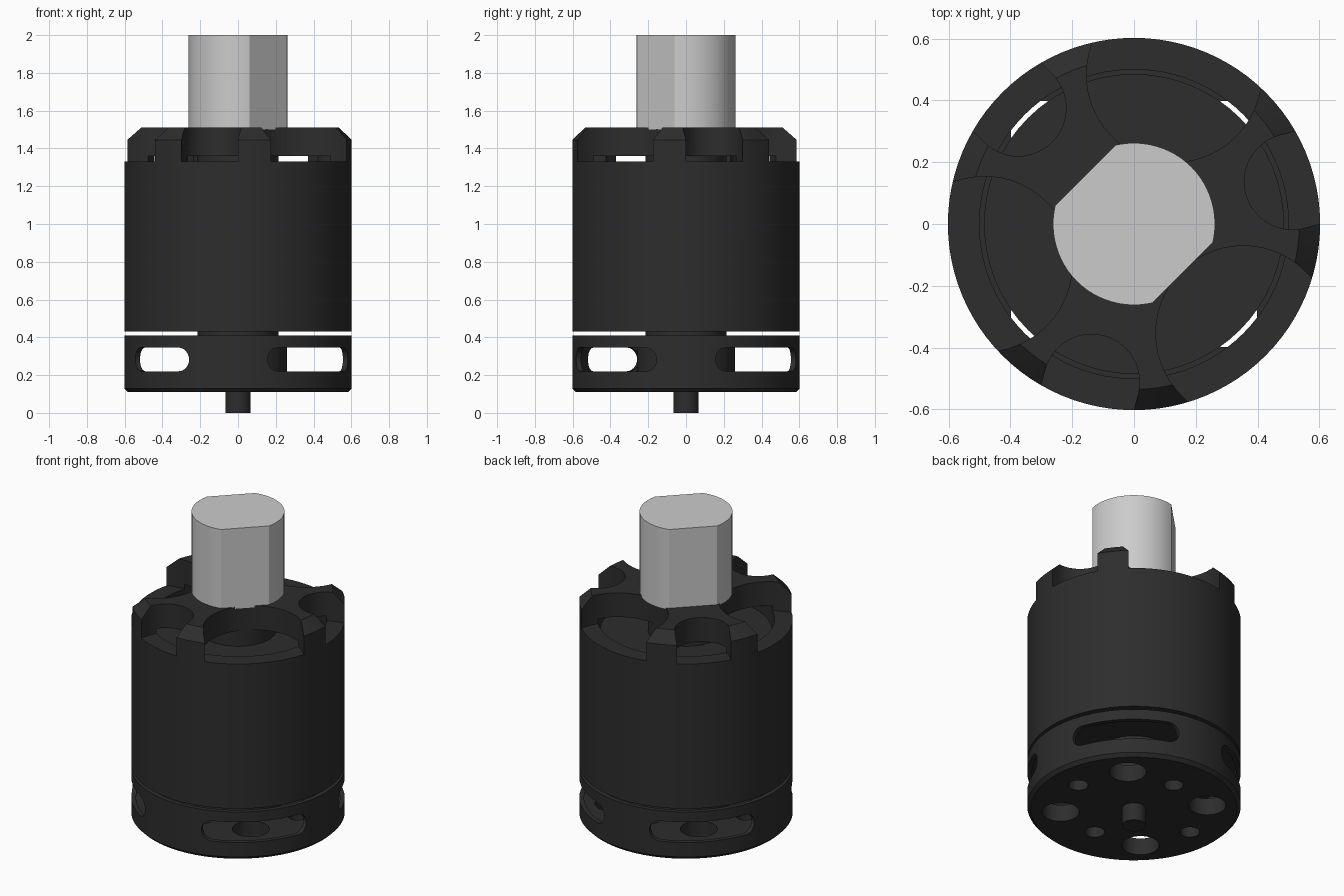
import bpy, bmesh
from math import sin, cos, pi, radians, sqrt, acos, degrees
from mathutils import Matrix

if "Cube" in bpy.data.objects:
    bpy.data.objects.remove(bpy.data.objects["Cube"])

black = bpy.data.materials.new("black_metal")
black.diffuse_color = (0.026, 0.026, 0.026, 1)
black.use_nodes = True
black.node_tree.nodes["Principled BSDF"].inputs["Base Color"].default_value = black.diffuse_color


def make(name, bm, mat=None):
    bmesh.ops.remove_doubles(bm, verts=bm.verts, dist=1e-5)
    bmesh.ops.recalc_face_normals(bm, faces=bm.faces)
    me = bpy.data.meshes.new(name)
    bm.to_mesh(me)
    bm.free()
    ob = bpy.data.objects.new(name, me)
    bpy.context.collection.objects.link(ob)
    if mat:
        me.materials.append(mat)
    return ob


def smooth(ob):
    ob.data.shade_smooth()
    ob.data.set_sharp_from_angle(angle=radians(28))


def revolve(name, profile, n=96, mat=black):
    bm = bmesh.new()
    vs = [bm.verts.new((r, 0, z)) for r, z in profile]
    es = [bm.edges.new((vs[i], vs[(i + 1) % len(vs)])) for i in range(len(vs))
          if profile[i][0] + profile[(i + 1) % len(vs)][0] > 0]
    bmesh.ops.spin(bm, geom=vs + es, cent=(0, 0, 0), axis=(0, 0, 1),
                   angle=2 * pi, steps=n, use_merge=True)
    return make(name, bm, mat)


def prism(name, pts, z0, z1, turn=0, mat=None):
    bm = bmesh.new()
    face = bm.faces.new([bm.verts.new((x, y, z0)) for x, y in pts])
    ext = bmesh.ops.extrude_face_region(bm, geom=[face], use_keep_orig=True)
    for g in ext["geom"]:
        if isinstance(g, bmesh.types.BMVert):
            g.co.z = z1
    bmesh.ops.rotate(bm, verts=bm.verts, matrix=Matrix.Rotation(radians(turn), 3, 'Z'))
    return make(name, bm, mat)


def arc(cx, r, a0, a1, n):
    return [(cx + r * cos(radians(a0 + (a1 - a0) * i / n)),
             r * sin(radians(a0 + (a1 - a0) * i / n))) for i in range(n + 1)]


def circle(cx, r, n=32):
    return arc(cx, r, 0, 360, n)[:-1]


def slot_cutter(mid, half, zc=0.283, h=0.063, r0=0.45, r1=0.7):
    # curved stadium-shaped slab
    bm = bmesh.new()
    half = radians(half)
    end = h / 0.6
    cols = [(-half + end * (1 - cos(t * pi / 12)), h * max(sin(t * pi / 12), 0.15)) for t in range(7)]
    n = 16
    inner = [(-half + end + 2 * (half - end) * i / n, h) for i in range(1, n)]
    cols = cols + inner + [(-a, k) for a, k in reversed(cols)]
    rings = []
    for a, k in cols:
        c, s = cos(a + radians(mid)), sin(a + radians(mid))
        rings.append([bm.verts.new((r * c, r * s, z)) for r, z in
                      ((r0, zc - k), (r1, zc - k), (r1, zc + k), (r0, zc + k))])
    for p, q in zip(rings, rings[1:]):
        for i in range(4):
            j = (i + 1) % 4
            bm.faces.new((p[i], p[j], q[j], q[i]))
    bm.faces.new(rings[0])
    bm.faces.new(rings[-1])
    return make("slot_cutter", bm)


def cut(ob, cutters):
    for c in cutters:
        c.hide_render = True
        m = ob.modifiers.new("cut", 'BOOLEAN')
        m.operation = 'DIFFERENCE'
        m.solver = 'EXACT'
        m.object = c
    dg = bpy.context.evaluated_depsgraph_get()
    me = bpy.data.meshes.new_from_object(ob.evaluated_get(dg))
    ob.modifiers.clear()
    ob.data = me
    me.materials.clear()
    me.materials.append(black)
    for c in cutters:
        bpy.data.objects.remove(c)


# rotor bell: can wall plus chamfered top plate
bell = revolve("rotor_bell", [(0, 1.51), (0.535, 1.51), (0.602, 1.445), (0.602, 0.43),
                              (0.5, 0.43), (0.5, 1.36), (0, 1.36)])


def pocket(c, r, turn):
    return prism("pocket_cutter", arc(c, r, 90, 270, 28) + [(0.8, -r), (0.8, r)], 1.33, 1.7, turn)


cut(bell, [pocket(c, r, t + 120 * k) for k in range(3)
           for c, r, t in ((0.5, 0.283, 75), (0.53, 0.155, 15))])

# base cup with side slots and mounting holes
base = revolve("base", [(0, 0.11), (0.582, 0.11), (0.602, 0.13), (0.602, 0.41), (0.575, 0.41),
                        (0.575, 0.215), (0.26, 0.215), (0.26, 0.41), (0, 0.41)])
holes = [prism("hole_cutter", circle(0.415, 0.105), 0.0, 0.3, 45 + 90 * k) for k in range(4)]
holes += [prism("hole_cutter", circle(0.41 if k % 2 == 0 else 0.345, 0.056, 24), 0.0, 0.3, 90 * k)
          for k in range(4)]
slots = [slot_cutter(a, h) for a, h in ((45, 30), (135, 30), (315, 30), (225, 19.5))]
cut(base, holes + slots)

# core tube, stator and lower axle end
core = revolve("core_tube", [(0, 0.38), (0.215, 0.38), (0.215, 1.37), (0, 1.37)], 64)
stator = revolve("stator", [(0.2, 0.46), (0.485, 0.46), (0.485, 1.26), (0.2, 1.26)], 64)
axle = revolve("axle_end", [(0, 0), (0.067, 0), (0.067, 0.15), (0, 0.15)], 40)

# output shaft with two flats
R, flat = 0.262, 0.223
g = degrees(acos(flat / R))
side = arc(0, R, g, 180 - g, 24)
shaft = prism("shaft", side + [(-x, -y) for x, y in side], 1.5, 2.0, 135)

for ob in (bell, base, core, stator, axle, shaft):
    smooth(ob)
